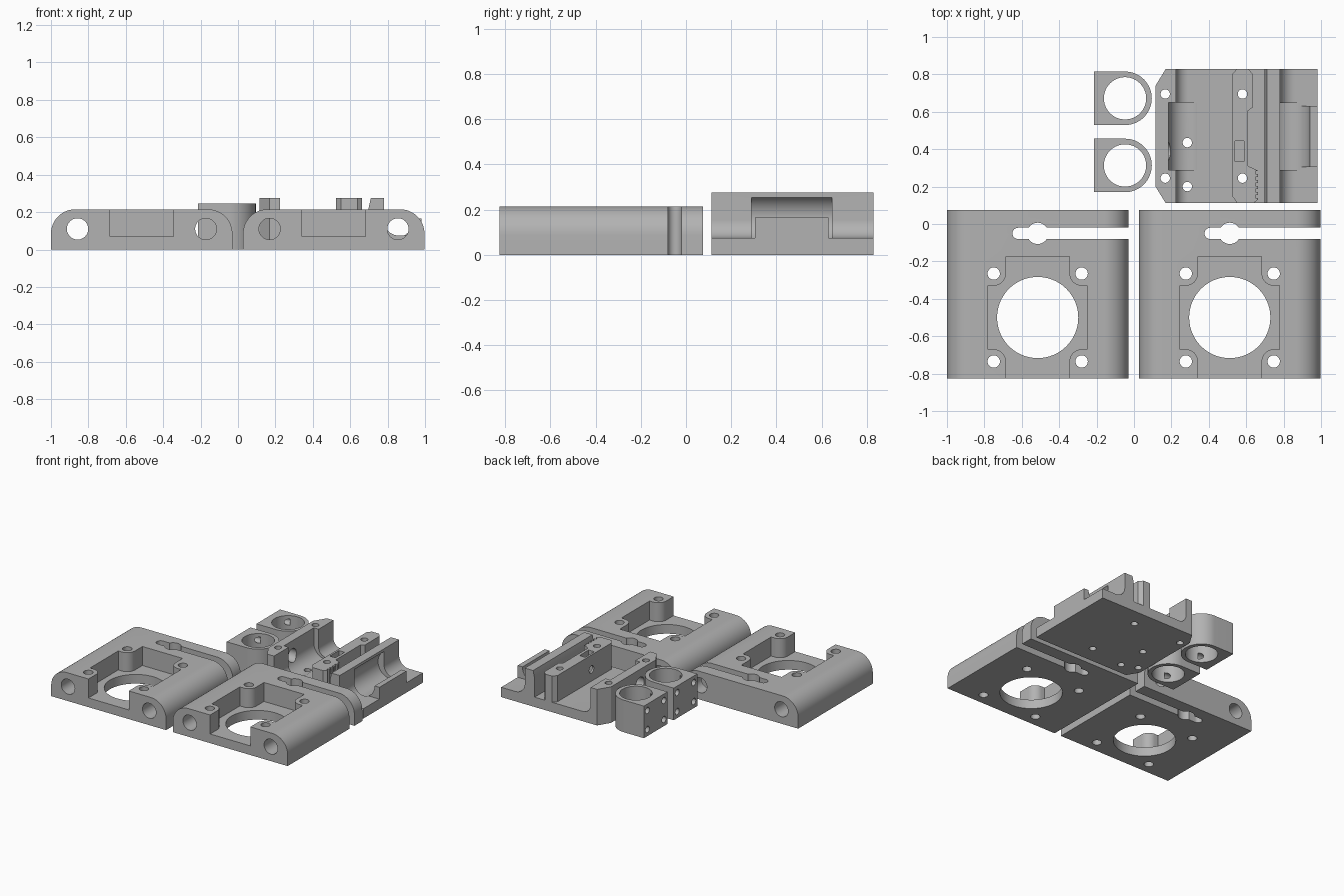
import bpy, bmesh
from math import cos, sin, radians

if "Cube" in bpy.data.objects:
    bpy.data.objects.remove(bpy.data.objects["Cube"])

# Single printed-plastic material
GREY = (0.45, 0.45, 0.45, 1)
grey = bpy.data.materials.new("grey plastic")
grey.use_nodes = True
grey.diffuse_color = GREY
grey.node_tree.nodes["Principled BSDF"].inputs["Base Color"].default_value = GREY


def arc(cx, cy, r, a0=0, a1=360, n=48):
    """Points on an arc; a full circle leaves out the repeated end point."""
    count = n if abs(a1 - a0) == 360 else n + 1
    return [(cx + r * cos(radians(a0 + (a1 - a0) * i / n)),
             cy + r * sin(radians(a0 + (a1 - a0) * i / n))) for i in range(count)]


def rect(x0, y0, x1, y1):
    return [(x0, y0), (x1, y0), (x1, y1), (x0, y1)]


def prism(name, pts, lo, hi, axis="z"):
    """Extrude a 2D outline along an axis."""
    place = {"x": lambda u, v, w: (w, u, v),
             "y": lambda u, v, w: (u, w, v),
             "z": lambda u, v, w: (u, v, w)}[axis]
    bm = bmesh.new()
    rings = [[bm.verts.new(place(u, v, w)) for u, v in pts] for w in (lo, hi)]
    for ring in rings:
        bm.faces.new(ring)
    n = len(pts)
    for i in range(n):
        j = (i + 1) % n
        bm.faces.new((rings[0][i], rings[0][j], rings[1][j], rings[1][i]))
    bmesh.ops.recalc_face_normals(bm, faces=bm.faces)
    mesh = bpy.data.meshes.new(name)
    bm.to_mesh(mesh)
    bm.free()
    mesh.materials.append(grey)
    obj = bpy.data.objects.new(name, mesh)
    bpy.context.collection.objects.link(obj)
    return obj


def combine(obj, tool, operation="DIFFERENCE"):
    """Apply a boolean and discard the tool."""
    mod = obj.modifiers.new("boolean", "BOOLEAN")
    mod.operation, mod.solver, mod.object = operation, "EXACT", tool
    bpy.context.view_layer.objects.active = obj
    bpy.ops.object.modifier_apply(modifier=mod.name)
    bpy.data.objects.remove(tool)


def cut(obj, pts, lo, hi, axis="z"):
    combine(obj, prism("cutter", pts, lo, hi, axis))


def finish(obj):
    bpy.ops.object.select_all(action="DESELECT")
    obj.select_set(True)
    bpy.context.view_layer.objects.active = obj
    bpy.ops.object.shade_smooth_by_angle(angle=radians(25))


def motor_plate(name, cx):
    """Rounded plate with motor pocket, rod holes and a belt slot."""
    cy, half, r = -0.5, 0.485, 0.13
    profile = ([(cx - half, 0), (cx + half, 0)]
               + arc(cx + half - r, 0.215 - r, r, 0, 90, 16)
               + arc(cx - half + r, 0.215 - r, r, 90, 180, 16))
    plate = prism(name, profile, -0.825, 0.075, "y")

    # Pocket around four rounded screw bosses, open at the front
    s, b = 0.235, 0.065
    pocket = ([(cx - s + b, -0.95), (cx + s - b, -0.95)]
              + arc(cx + s, cy - s, b, 180, 90, 10)
              + [(cx + 0.265, cy - s + b), (cx + 0.265, cy + s - b)]
              + arc(cx + s, cy + s, b, 270, 180, 10)
              + [(cx + s - b, -0.175), (cx - s + b, -0.175)]
              + arc(cx - s, cy + s, b, 0, -90, 10)
              + [(cx - 0.265, cy + s - b), (cx - 0.265, cy - s + b)]
              + arc(cx - s, cy - s, b, 90, 0, 10))
    cut(plate, pocket, 0.07, 0.3)
    cut(plate, arc(cx, cy, 0.217, n=80), -0.1, 0.3)
    for sx in (-s, s):
        for sy in (-s, s):
            cut(plate, arc(cx + sx, cy + sy, 0.033, n=32), -0.1, 0.3)
    for sx in (-0.343, 0.343):
        cut(plate, arc(cx + sx, 0.11, 0.057), -1, 0.2, "y")

    # Keyhole slot, open on the left
    cut(plate, arc(cx - 0.105, -0.05, 0.03, 90, 270, 12)
        + [(cx + 0.6, -0.08), (cx + 0.6, -0.02)], -0.1, 0.3)
    cut(plate, arc(cx, -0.05, 0.057), -0.1, 0.3)
    finish(plate)


motor_plate("right_motor_plate", -0.515)
motor_plate("left_motor_plate", 0.512)


def bushing_block(name, cy):
    """Round-ended block with a bore and four screw holes."""
    cx, r = -0.048, 0.143
    block = prism(name, arc(cx, cy, r, -90, 90, 32)
                  + [(-0.215, cy + r), (-0.215, cy - r)], 0, 0.245)
    cut(block, arc(cx, cy, 0.113, n=64), -0.1, 0.4)
    for sy in (-0.1, 0.1):
        for z in (0.05, 0.195):
            cut(block, arc(cy + sy, z, 0.024, n=24), -0.3, -0.1, "x")
    finish(block)


bushing_block("front_bushing_block", 0.313)
bushing_block("rear_bushing_block", 0.672)

# Carriage: base with a clamp wall on each side, extruded front to back
FRONT, BACK, FLOOR, TOP = 0.113, 0.83, 0.075, 0.275
section = ([(0.115, 0), (0.98, 0), (0.98, FLOOR)]
           + arc(0.86, 0.155, 0.08, 270, 180, 14)
           + [(0.78, TOP), (0.71, TOP), (0.697, 0.215), (0.697, FLOOR)]
           + arc(0.29, 0.14, 0.065, 270, 180, 14)
           + [(0.225, TOP), (0.115, TOP)])
carriage = prism("carriage", section, FRONT, BACK, "y")

# Outer bearing lip, then the two bearing pockets
combine(carriage, prism("lip", rect(0.85, 0.305, 0.98, 0.63), 0.03, 0.165), "UNION")
cut(carriage, arc(0.835, 0.165, 0.105, n=64), 0.29, 0.647, "y")
cut(carriage, arc(0.285, 0.16, 0.1, 180, 360, 32)
    + [(0.385, 0.4), (0.185, 0.4)], 0.29, 0.65, "y")

# Belt ridge with chamfered ends and a wider toothed end
ridge = prism("ridge", [
    (0.525, 0.15), (0.55, FRONT), (0.64, FRONT), (0.663, 0.13), (0.663, 0.285),
    (0.61, 0.31), (0.61, 0.605), (0.636, 0.625), (0.636, 0.8), (0.61, BACK),
    (0.55, BACK), (0.525, 0.8)], 0.04, TOP)
for i in range(5):
    y = 0.14 + 0.032 * i
    cut(ridge, rect(0.65, y, 0.7, y + 0.016), FLOOR, 0.4)
combine(carriage, ridge, "UNION")

# Nut trap and tensioner screw hole
cut(carriage, rect(0.54, 0.335, 0.588, 0.445), 0.11, 0.4)
cut(carriage, arc(0.39, 0.165, 0.028, n=24), 0.45, 0.64, "x")
cut(carriage, arc(0.39, 0.165, 0.05, n=32), 0.0, 0.3, "x")

# Bevelled right corners and vertical screw holes
cut(carriage, [(0.1, 0.2 + 0.025), (0.1, 0.05), (0.207, 0.05)], -0.1, 0.4)
cut(carriage, [(0.1, 0.715), (0.1, 0.89), (0.207, 0.89)], -0.1, 0.4)
for x, y in ((0.167, 0.695), (0.167, 0.245), (0.58, 0.695),
             (0.58, 0.245), (0.285, 0.435), (0.285, 0.2)):
    cut(carriage, arc(x, y, 0.025, n=32), -0.1, 0.4)
finish(carriage)
